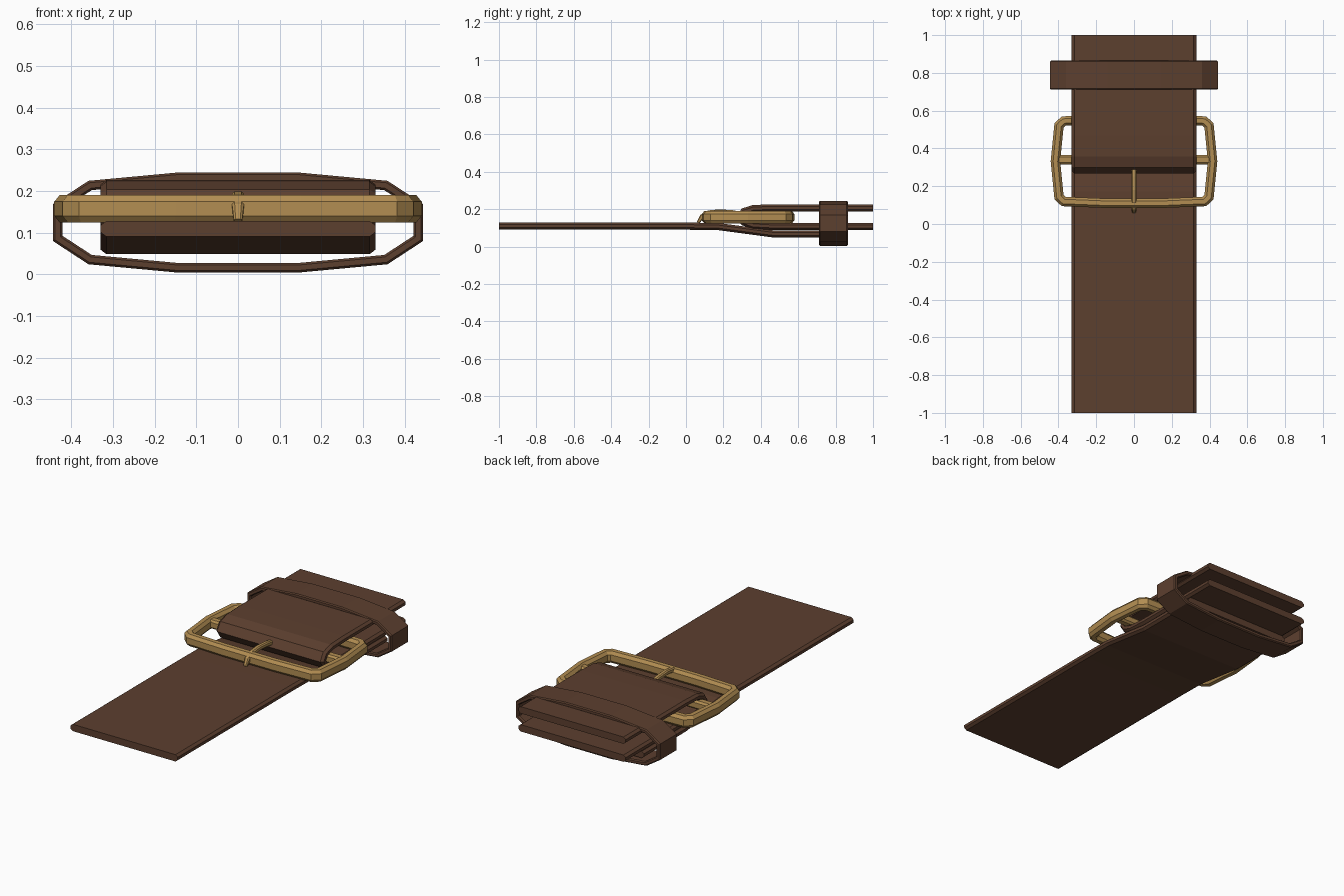
import bpy, bmesh
from mathutils import Vector

if "Cube" in bpy.data.objects:
    bpy.data.objects.remove(bpy.data.objects["Cube"])

def material(name, rgb):
    m = bpy.data.materials.new(name)
    m.diffuse_color = (*rgb, 1)
    m.use_nodes = True
    m.node_tree.nodes["Principled BSDF"].inputs["Base Color"].default_value = m.diffuse_color
    return m

leather = material("brown leather", (0.108, 0.050, 0.028))
brass = material("aged brass", (0.45, 0.27, 0.085))

def section(w, h, cw, ch):
    """Chamfered rectangle: w along the plane axis, h across the path (half sizes)."""
    return [(w, h - ch), (w - cw, h), (-w + cw, h), (-w, h - ch),
            (-w, -h + ch), (-w + cw, -h), (w - cw, -h), (w, -h + ch)]

def sweep(name, path, sec, axis, mat, closed=False, scales=None):
    """Sweep a section along a planar path with mitred joints; axis is the plane normal."""
    pts, b, n = [Vector(p) for p in path], Vector(axis), len(path)
    bm = bmesh.new()
    rings = []
    for i, p in enumerate(pts):
        t0 = (p - pts[i - 1]).normalized() if closed or i > 0 else None
        t1 = (pts[(i + 1) % n] - p).normalized() if closed or i < n - 1 else None
        t0, t1 = t0 or t1, t1 or t0
        t = (t0 + t1).normalized()
        side = b.cross(t)
        miter = 1 / max(t.dot(t0), 0.5)
        s = scales[i] if scales else 1
        rings.append([bm.verts.new(p + b * u * s + side * v * miter * s) for u, v in sec])
    k = len(sec)
    for i in range(n if closed else n - 1):
        a, c = rings[i], rings[(i + 1) % n]
        for j in range(k):
            bm.faces.new((a[j], a[(j + 1) % k], c[(j + 1) % k], c[j]))
    if not closed:
        bm.faces.new(rings[0])
        bm.faces.new(rings[-1])
    bmesh.ops.recalc_face_normals(bm, faces=bm.faces)
    mesh = bpy.data.meshes.new(name)
    bm.to_mesh(mesh)
    bm.free()
    mesh.materials.append(mat)
    obj = bpy.data.objects.new(name, mesh)
    bpy.context.collection.objects.link(obj)
    return obj

def mirror4(quarter, a, c):
    """Mirror a quarter outline (first quadrant, counter-clockwise) into a closed loop."""
    q = [(x, y) for x, y in quarter]
    half = q + [(-x, y) for x, y in reversed(q)]
    full = half + [(-x, -y) for x, y in half]
    return [(x + a, y + c) for x, y in full]

X, Y, Z = (1, 0, 0), (0, 1, 0), (0, 0, 1)
strap = section(0.33, 0.019, 0.014, 0.011)

# long strap running under the buckle into the keeper loop
sweep("long_strap", [(0, y, z) for y, z in
      [(-1, 0.109), (0, 0.109), (0.17, 0.107), (0.47, 0.067), (0.84, 0.067)]],
      strap, X, leather)

# strap folded around the buckle bar
sweep("folded_strap", [(0, y, z) for y, z in
      [(1, 0.207), (0.47, 0.207), (0.36, 0.203), (0.31, 0.187), (0.291, 0.158),
       (0.31, 0.130), (0.36, 0.113), (0.47, 0.107), (1, 0.107)]],
      strap, X, leather)

# keeper loop
loop = mirror4([(0.433, 0.038), (0.355, 0.089), (0.14, 0.109)], 0, 0.124)
sweep("keeper_loop", [(x, 0.788, z) for x, z in loop],
      section(0.077, 0.0115, 0.006, 0.005), Y, leather, closed=True)

# buckle frame
frame = mirror4([(0.416, 0.0), (0.397, 0.19), (0.372, 0.213), (0.15, 0.222)], 0, 0.332)
frame = [p for i, p in enumerate(frame) if p != frame[i - 1]]
sweep("buckle_frame", [(x, y, 0.157) for x, y in frame],
      section(0.033, 0.025, 0.016, 0.013), Z, brass, closed=True)

# buckle bar
sweep("buckle_bar", [(-0.415, 0.34, 0.158), (0.415, 0.34, 0.158)],
      section(0.024, 0.024, 0.010, 0.010), Z, brass)

# prong arching over the front of the frame
sweep("buckle_prong", [(0, y, z) for y, z in
      [(0.34, 0.165), (0.25, 0.182), (0.18, 0.187), (0.12, 0.181), (0.085, 0.160), (0.065, 0.128)]],
      section(0.014, 0.012, 0.006, 0.005), X, brass, scales=[1, 1, 1, 1, 1, 0.7])
